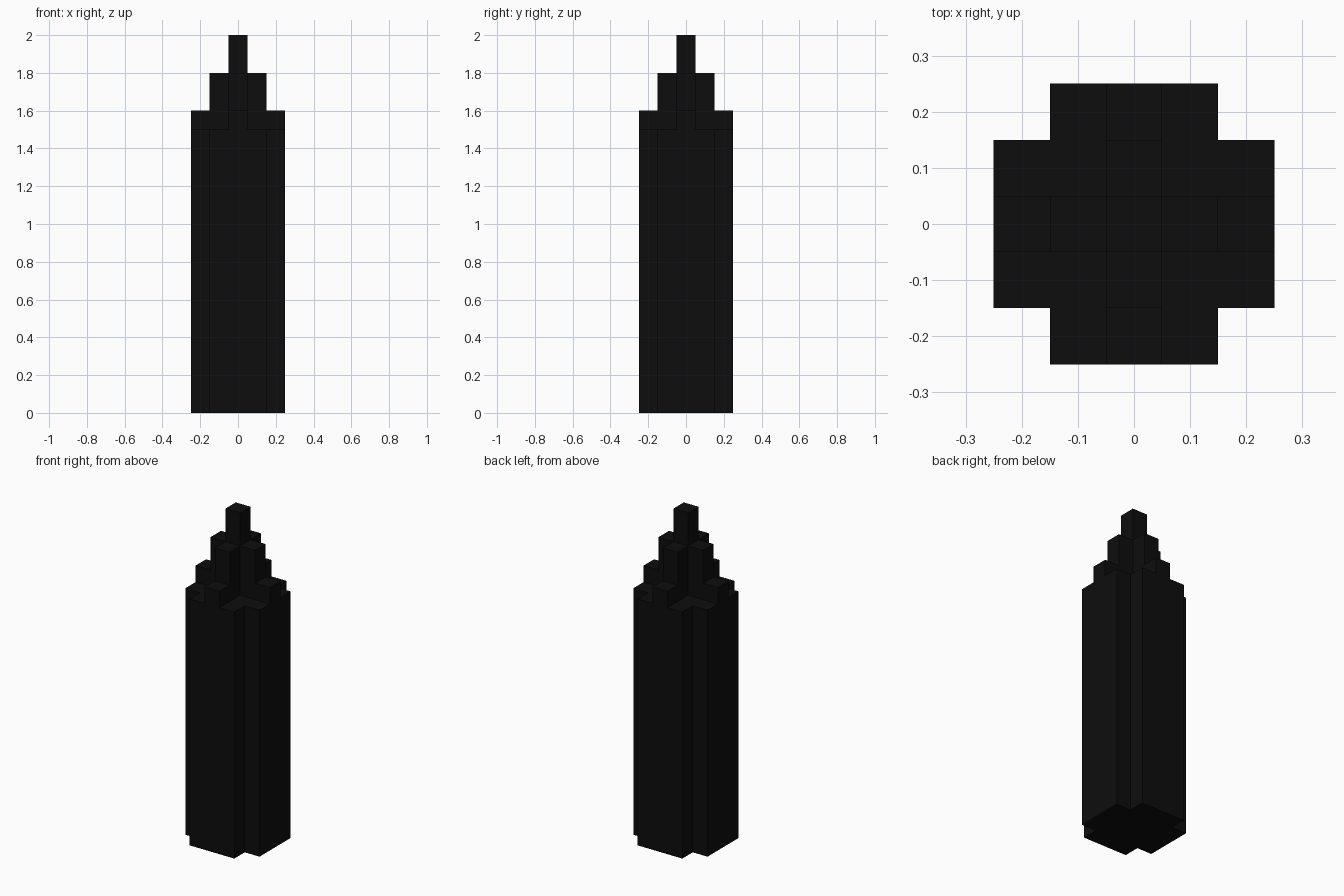
import bpy, bmesh

if "Cube" in bpy.data.objects:
    bpy.data.objects.remove(bpy.data.objects["Cube"])

CELL = 0.1

# one flat near-black colour
black = bpy.data.materials.new("near_black")
black.diffuse_color = (0.004, 0.004, 0.004, 1)
black.use_nodes = True
black.node_tree.nodes["Principled BSDF"].inputs["Base Color"].default_value = black.diffuse_color


def height(i, j):
    """Top of the square column at grid cell i, j (0 means empty)."""
    a, b = sorted((abs(i), abs(j)))
    if b > 2 or (a, b) == (2, 2):
        return 0.0                      # outside, and the notched corners
    if a == 0:
        return (2.0, 1.8, 1.6)[b]       # stepped cross rising to the spire
    return 1.5                          # shoulders


bm = bmesh.new()


def quad(*pts):
    bm.faces.new([bm.verts.new(p) for p in pts])


# outer shell: top, bottom and exposed walls of every column
for i in range(-2, 3):
    for j in range(-2, 3):
        h = height(i, j)
        if h == 0:
            continue
        x0, x1 = (i - 0.5) * CELL, (i + 0.5) * CELL
        y0, y1 = (j - 0.5) * CELL, (j + 0.5) * CELL
        ring = [(x0, y0), (x1, y0), (x1, y1), (x0, y1)]
        quad(*[(x, y, h) for x, y in ring])
        quad(*[(x, y, 0) for x, y in reversed(ring)])
        for k, (di, dj) in enumerate(((0, -1), (1, 0), (0, 1), (-1, 0))):
            low = height(i + di, j + dj)
            if low < h:
                p, q = ring[k], ring[(k + 1) % 4]
                quad((*p, low), (*q, low), (*q, h), (*p, h))

bmesh.ops.remove_doubles(bm, verts=bm.verts, dist=0.0001)

mesh = bpy.data.meshes.new("stepped_tower")
bm.to_mesh(mesh)
bm.free()
mesh.materials.append(black)
tower = bpy.data.objects.new("stepped_tower", mesh)
bpy.context.collection.objects.link(tower)
